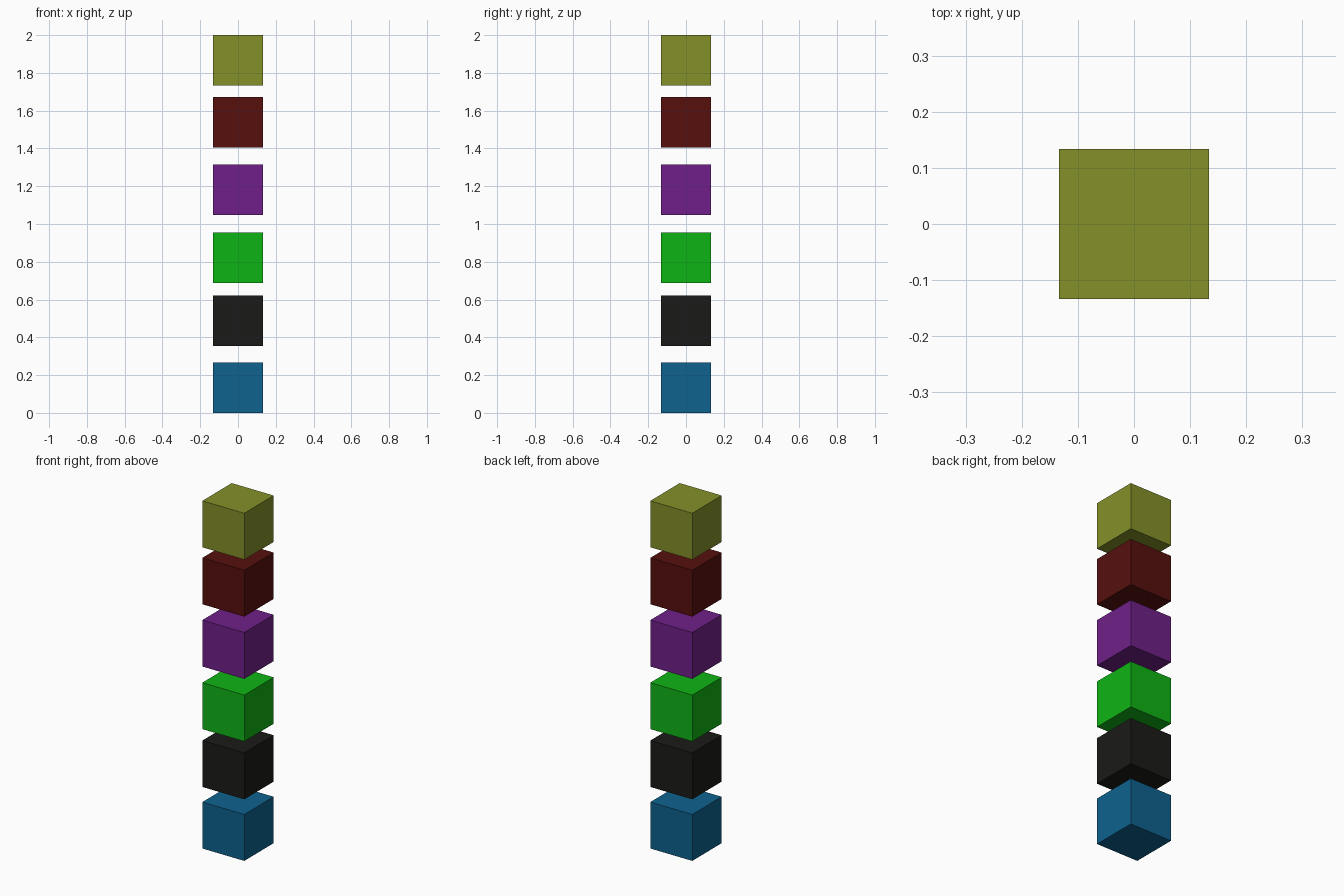
import bpy

if "Cube" in bpy.data.objects:
    bpy.data.objects.remove(bpy.data.objects["Cube"])

SIZE = 0.267


def linear(c):
    """Convert an 8-bit display channel to a linear value."""
    c /= 255
    return c / 12.92 if c <= 0.04045 else ((c + 0.055) / 1.055) ** 2.4


def cube(name, bottom, rgb):
    bpy.ops.mesh.primitive_cube_add(size=SIZE, location=(0, 0, bottom + SIZE / 2))
    obj = bpy.context.object
    obj.name = name
    mat = bpy.data.materials.new(name + "_colour")
    mat.diffuse_color = (*[linear(c) for c in rgb], 1)
    mat.use_nodes = True
    mat.node_tree.nodes["Principled BSDF"].inputs["Base Color"].default_value = mat.diffuse_color
    obj.data.materials.append(mat)


# Floating column of separate cubes, bottom to top
for name, bottom, rgb in [
    ("blue_cube", 0.0, (14, 98, 143)),
    ("black_cube", 0.354, (26, 26, 24)),
    ("green_cube", 0.687, (15, 180, 21)),
    ("purple_cube", 1.047, (112, 32, 137)),
    ("red_cube", 1.405, (86, 16, 13)),
    ("olive_cube", 1.733, (132, 144, 41)),
]:
    cube(name, bottom, rgb)
